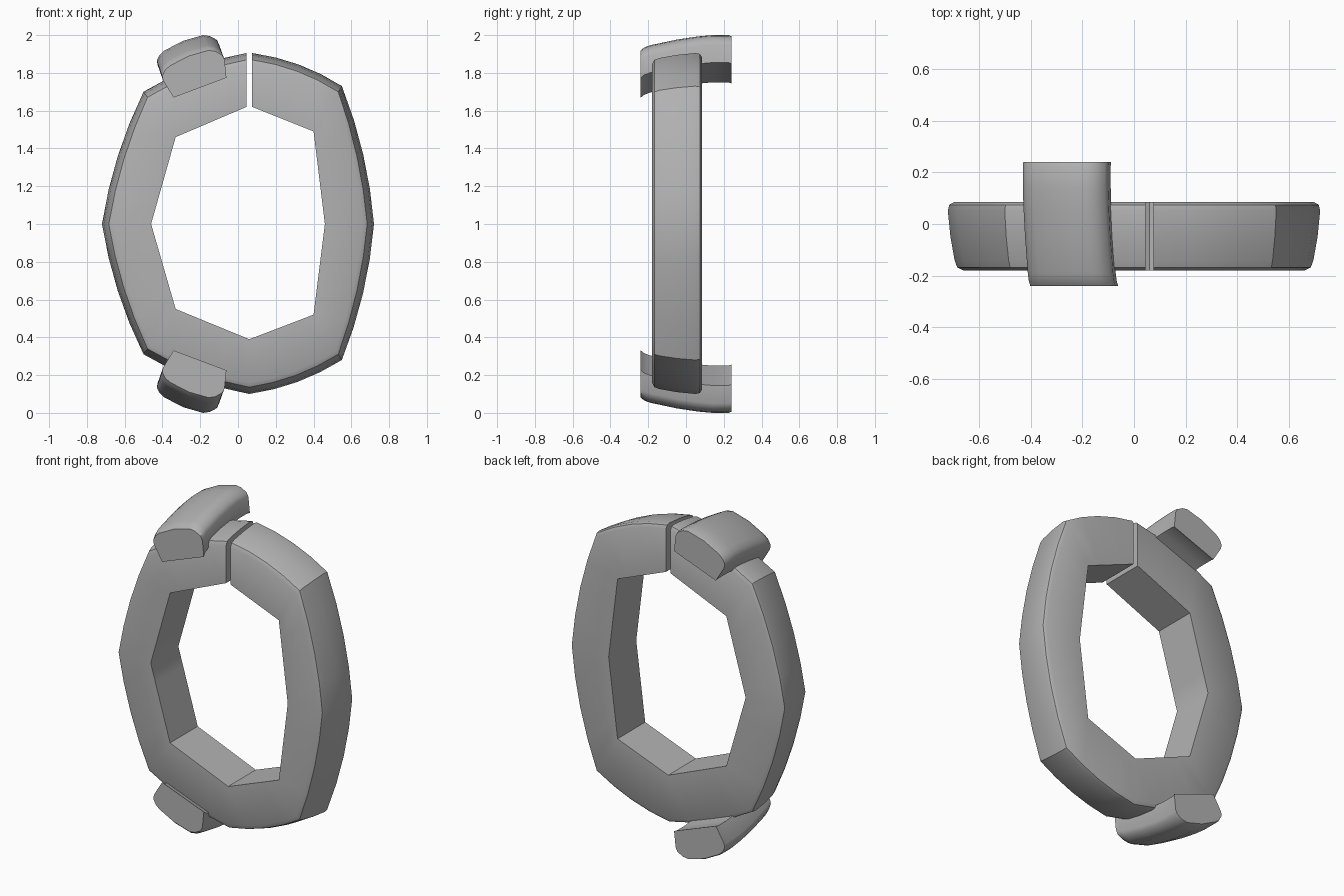
import bpy, bmesh, math
from mathutils import Vector

if "Cube" in bpy.data.objects:
    bpy.data.objects.remove(bpy.data.objects["Cube"])

grey = bpy.data.materials.new("plain grey")
grey.diffuse_color = (0.45, 0.45, 0.45, 1)
grey.use_nodes = True
grey.node_tree.nodes["Principled BSDF"].inputs["Base Color"].default_value = grey.diffuse_color


def loft(name, sections, angle):
    """Skin a row of matching closed sections and cap both ends."""
    bm = bmesh.new()
    rows = [[bm.verts.new(p) for p in s] for s in sections]
    n = len(rows[0])
    for a, b in zip(rows, rows[1:]):
        for i in range(n):
            j = (i + 1) % n
            bm.faces.new((a[i], a[j], b[j], b[i]))
    bm.faces.new(rows[0])
    bm.faces.new(rows[-1])
    bmesh.ops.recalc_face_normals(bm, faces=bm.faces)
    me = bpy.data.meshes.new(name)
    bm.to_mesh(me)
    bm.free()
    me.materials.append(grey)
    ob = bpy.data.objects.new(name, me)
    bpy.context.collection.objects.link(ob)
    bpy.ops.object.select_all(action='DESELECT')
    ob.select_set(True)
    bpy.context.view_layer.objects.active = ob
    bpy.ops.object.shade_smooth_by_angle(angle=math.radians(angle))
    return ob


# Split band: outer and inner corners in x, z, from one side of the gap to the other
outer = [(0.045, 1.905), (-0.50, 1.70), (-0.72, 1.0), (-0.50, 0.31), (0.06, 0.10),
         (0.55, 0.28), (0.72, 1.0), (0.55, 1.73), (0.075, 1.905)]
inner = [(0.045, 1.62), (-0.33, 1.46), (-0.46, 1.0), (-0.33, 0.55), (0.06, 0.39),
         (0.40, 0.52), (0.46, 1.0), (0.40, 1.49), (0.075, 1.62)]
# Rounded outer rim: y and inset from the outer corner
rim = [(-0.18, 0.06), (-0.168, 0.036), (-0.14, 0.026), (-0.05, 0.01),
       (0.05, 0.0), (0.074, 0.005), (0.085, 0.024)]


def subdivide(points, bulge, steps=4):
    """Split each side, bowing it outward by the given amount."""
    pts = [Vector(p) for p in points]
    out = []
    for a, b in zip(pts, pts[1:]):
        d = (b - a).normalized()
        normal = Vector((d.y, -d.x))
        if normal.dot((a + b) / 2 - Vector((0, 1))) < 0:
            normal = -normal
        for k in range(steps):
            t = k / steps
            out.append(a.lerp(b, t) + normal * bulge * 4 * t * (1 - t))
    return out + [pts[-1]]


sections = []
for o, i in zip(subdivide(outer, 0.028), subdivide(inner, 0.0)):
    inward = (i - o).normalized()
    ring = [(i.x, 0.085, i.y), (i.x, -0.18, i.y)]
    for y, inset in rim:
        p = o + inward * inset
        ring.append((p.x, y, p.y))
    sections.append(ring)
loft("split_band", sections, 35)

# Clasp blocks: rounded section swept front to back, bending inward at the front
clasp = [(-0.37, 1.75), (-0.425, 1.84), (-0.43, 1.865), (-0.415, 1.895), (-0.39, 1.918),
         (-0.29, 1.97), (-0.185, 2.0), (-0.15, 1.995), (-0.112, 1.975), (-0.10, 1.95), (-0.09, 1.855)]
sweep = [(-0.24, 0.087), (-0.22, 0.07), (-0.19, 0.058), (-0.05, 0.026),
         (0.06, 0.008), (0.14, 0.0), (0.225, 0.0), (0.24, 0.006)]
for name, flip in (("upper_clasp", False), ("lower_clasp", True)):
    sections = []
    for y, bend in sweep:
        row = []
        for x, z in clasp:
            z -= bend * 0.93
            row.append((x + bend * 0.33, y, 2 - z if flip else z))
        sections.append(row)
    loft(name, sections, 40)
